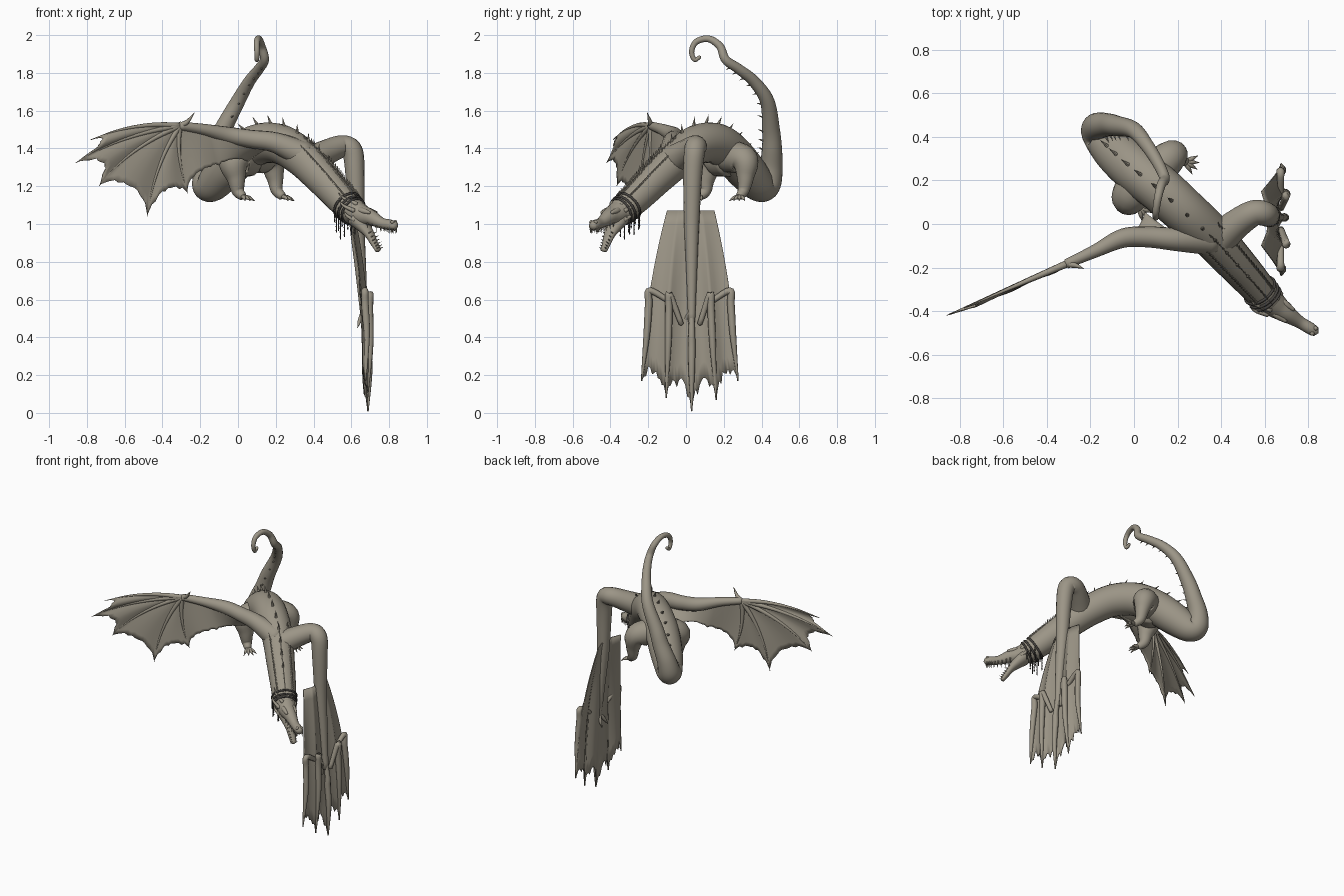
import bpy, bmesh, math, random
from mathutils import Vector as V, Matrix

if "Cube" in bpy.data.objects:
    bpy.data.objects.remove(bpy.data.objects["Cube"])

random.seed(4)


def material(name, rgb):
    m = bpy.data.materials.new(name)
    m.diffuse_color = (*rgb, 1)
    m.use_nodes = True
    m.node_tree.nodes["Principled BSDF"].inputs["Base Color"].default_value = m.diffuse_color
    return m


HIDE = material("stone grey hide", (0.33, 0.30, 0.24))
IRON = material("dark iron", (0.06, 0.055, 0.05))


def finish(name, bm, mat=HIDE, smooth=True):
    bmesh.ops.recalc_face_normals(bm, faces=bm.faces)
    me = bpy.data.meshes.new(name)
    for f in bm.faces:
        f.smooth = smooth
    bm.to_mesh(me)
    bm.free()
    me.materials.append(mat)
    ob = bpy.data.objects.new(name, me)
    bpy.context.collection.objects.link(ob)
    return ob


def path(pts, n=6):
    """Smooth curve through (x, y, z, radius) points, with carried frames."""
    P = [V(p) for p in pts]
    P = [2 * P[0] - P[1]] + P + [2 * P[-1] - P[-2]]
    out = []
    for i in range(1, len(P) - 2):
        a, b, c, d = P[i - 1:i + 3]
        for k in range(n):
            t = k / n
            out.append(0.5 * (2 * b + (c - a) * t + (2 * a - 5 * b + 4 * c - d) * t * t
                              + (3 * b - a - 3 * c + d) * t ** 3))
    out.append(P[-2])
    res, up = [], V((0.01, 0.02, 1))
    for i, p in enumerate(out):
        tan = (out[min(i + 1, len(out) - 1)] - out[max(i - 1, 0)]).xyz.normalized()
        up = up - tan * up.dot(tan)
        if up.length < 0.05:
            up = tan.orthogonal()
        up.normalize()
        res.append((p.xyz, max(p.w, 0.001), tan, up.copy()))
    return res


def tube(bm, pts, sides=14, n=6, wide=1.0):
    fr = path(pts, n)
    rings = []
    for p, r, tan, up in fr:
        side = tan.cross(up)
        rings.append([bm.verts.new(p + up * (r * math.cos(a)) + side * (r * wide * math.sin(a)))
                      for a in (2 * math.pi * k / sides for k in range(sides))])
    for A, B in zip(rings, rings[1:]):
        for k in range(sides):
            j = (k + 1) % sides
            bm.faces.new((A[k], A[j], B[j], B[k]))
    # rounded ends
    for ring, (p, r, tan, up), s in ((rings[0], fr[0], -1), (rings[-1], fr[-1], 1)):
        tip = bm.verts.new(p + tan * (s * r * 0.6))
        for k in range(sides):
            bm.faces.new((ring[k], ring[(k + 1) % sides], tip))
    return fr


def spike(bm, p, d, length, r, sides=6):
    d = V(d).normalized()
    rot = d.to_track_quat('Z', 'Y').to_matrix().to_4x4()
    bmesh.ops.create_cone(bm, cap_ends=True, segments=sides, radius1=r, radius2=0, depth=length,
                          matrix=Matrix.Translation(V(p) + d * (length / 2)) @ rot)


def rib_point(rib, t):
    """Curve that passes through the rib's start, middle and end."""
    a, m, b = (V(q) for q in rib)
    return a * (1 - t) * (1 - 2 * t) + m * 4 * t * (1 - t) + b * t * (2 * t - 1)


def membrane(name, ribs, scallop, sag, nu=12, nv=12):
    bm = bmesh.new()
    sag = V(sag)
    for A, B in zip(ribs, ribs[1:]):
        g = []
        for i in range(nu + 1):
            u = i / nu
            s = math.sin(math.pi * u)
            end = 1 - scallop * max(s, 0) ** 0.6
            if 0 < i < nu:
                end += random.uniform(-0.025, 0.025)
            g.append([bm.verts.new(rib_point(A, v * end).lerp(rib_point(B, v * end), u) + sag * s * v)
                      for v in (j / nv for j in range(nv + 1))])
        for i in range(nu):
            for j in range(nv):
                bm.faces.new((g[i][j], g[i + 1][j], g[i + 1][j + 1], g[i][j + 1]))
    bmesh.ops.remove_doubles(bm, verts=bm.verts, dist=0.0005)
    ob = finish(name, bm)
    mod = ob.modifiers.new("thickness", 'SOLIDIFY')
    mod.thickness, mod.offset = 0.006, 0


# Neck, body and tail in one sweep
bm = bmesh.new()
spine = tube(bm, [
    (.62, -.355, 1.06, .068), (.59, -.32, 1.085, .075), (.53, -.25, 1.15, .083), (.44, -.15, 1.25, .092),
    (.34, -.04, 1.35, .10), (.23, .06, 1.42, .105), (.12, .16, 1.425, .108), (.02, .24, 1.37, .11),
    (-.07, .32, 1.28, .105), (-.14, .39, 1.205, .088), (-.17, .43, 1.215, .074), (-.16, .45, 1.30, .062),
    (-.12, .455, 1.40, .053), (-.08, .45, 1.50, .047), (0, .43, 1.65, .038), (.06, .36, 1.755, .031),
    (.11, .28, 1.82, .027), (.14, .21, 1.87, .024), (.125, .18, 1.94, .021), (.11, .12, 1.98, .018),
    (.10, .055, 1.965, .016), (.10, .03, 1.915, .014), (.10, .045, 1.87, .012), (.10, .075, 1.885, .009)],
    sides=24, n=8)
finish("body_and_tail", bm)

# Back spines, with extra rows on the neck
bm = bmesh.new()
for i, (p, r, tan, up) in enumerate(spine):
    side = tan.cross(up)
    if 16 < i < 136 and i % 4 == 0:
        spike(bm, p + up * r * 0.93, up + tan * 0.5, 0.012 + r * 0.42, 0.003 + r * 0.07)
    if 8 < i < 34:
        for a in (-0.65, 0, 0.65):
            d = up * math.cos(a) + side * math.sin(a)
            spike(bm, p + d * r * 0.95, d * 0.6 + tan, 0.04, 0.006)
finish("back_spines", bm, smooth=False)

# Head and open jaws
side = V((0.55, 0.83, 0)).normalized()
fwd = V((0.8, -0.55, -0.2)).normalized()
bm = bmesh.new()
upper = tube(bm, [(.58, -.315, 1.085, .075), (.65, -.375, 1.05, .058), (.70, -.41, 1.035, .043),
                  (.76, -.45, 1.005, .029), (.81, -.48, .995, .028), (.835, -.495, .988, .022)], wide=1.0)
lower = tube(bm, [(.63, -.36, 1.03, .048), (.69, -.40, .955, .026), (.72, -.42, .90, .018),
                  (.742, -.435, .86, .014)], wide=1.4)
for s in (-1, 1):  # brow ridges and nostrils
    b = V((.675, -.393, 1.07)) + side * s * .032
    tube(bm, [(*(b - fwd * .04), .012), (*b, .017), (*(b + fwd * .05), .008)], 8)
    bmesh.ops.create_icosphere(bm, subdivisions=2, radius=.011,
                               matrix=Matrix.Translation(V((.825, -.49, 1.01)) + side * s * .014))
finish("head", bm)

bm = bmesh.new()
for s in (-1, 1):
    for p, r, tan, up in upper[13::2]:
        spike(bm, p + side * s * r * .8 - up * r * .6, (0, 0, -1), .03, .005)
    for p, r, tan, up in lower[7::2]:
        spike(bm, p + side * s * r * 1.1 + up * r * .5, (.8, -.5, .4), .025, .004)
finish("teeth", bm, smooth=False)

# Horns swept back from the skull and cheeks
bm = bmesh.new()
for s in (-1, 1):
    for h, k, ln in ((.055, .03, .11), (.02, .055, .09), (-.03, .05, .06)):
        a = V((.645, -.37, 1.05 + h)) + side * s * k
        b = a - fwd * ln * .6 + side * s * .018 + V((0, 0, .015))
        c = a - fwd * ln + side * s * .02 + V((0, 0, .04))
        tube(bm, [(*a, .012), (*b, .008), (*c, .001)], 8)
finish("horns", bm)

# Collar of three bands with hanging chains
bm = bmesh.new()
for i in (3, 7, 10):
    p, r, tan, up = spine[i]
    sd = tan.cross(up)
    ring = [p + (up * math.cos(a) + sd * math.sin(a)) * (r + .003)
            for a in (2 * math.pi * k / 24 for k in range(25))]
    tube(bm, [(*q, .007) for q in ring], 6, 1)
    for k in (7, 10, 14, 17):
        q = ring[k]
        ln = random.uniform(.06, .11)
        tube(bm, [(q.x, q.y, q.z - ln * t / 8, .0045 if t % 2 else .002) for t in range(9)], 5, 1)
finish("collar", bm, IRON)

# Hind legs with clawed feet
for name, pts, toe in (
        ("right_hind_leg", [(.08, .23, 1.36, .09), (.17, .31, 1.335, .075), (.195, .315, 1.25, .047),
                            (.205, .305, 1.18, .032), (.235, .285, 1.145, .022)], (.8, -.25)),
        ("left_hind_leg", [(.05, .22, 1.35, .10), (-.02, .125, 1.33, .085), (-.01, .105, 1.24, .05),
                           (0, .10, 1.175, .034), (.025, .075, 1.145, .022)], (.7, -.5))):
    bm = bmesh.new()
    tube(bm, pts, 16)
    foot = V(pts[-1][:3])
    base = math.atan2(toe[1], toe[0])
    for a in (-.75, -.25, .25, .75):
        d = V((math.cos(base + a), math.sin(base + a), -.15))
        q = foot + d * .03
        tube(bm, [(*foot, .013), (*q, .011), (*(q + d * .018 - V((0, 0, .005))), .006),
                  (*(q + d * .035 - V((0, 0, .014))), .001)], 8, 3)
    finish(name, bm)


# Spread left wing: nearly flat upright plane
def w(x, z, dy=0):
    return (x, -.05 + .43 * x + dy, z)


wrist = w(-.31, 1.52)
left = [(wrist, w(-.54, 1.515), w(-.77, 1.45)), (wrist, w(-.60, 1.45), w(-.85, 1.33)),
        (wrist, w(-.55, 1.385), w(-.73, 1.21)), (wrist, w(-.42, 1.30), w(-.48, 1.05)),
        (wrist, w(-.31, 1.35), w(-.27, 1.17)), (w(-.14, 1.49), w(-.12, 1.40), w(-.10, 1.31)),
        ((.2, -.06, 1.43), (.12, .0, 1.38), (.05, .055, 1.33))]
membrane("left_wing_membrane", left, .17, (.006, -.014, 0))
bm = bmesh.new()
tube(bm, [(.36, -.07, 1.36, .075), (.2, -.07, 1.43, .055), (.07, -.06, 1.45, .048), (-.05, -.065, 1.47, .044),
          (-.18, -.125, 1.50, .030), (*wrist, .022)], 16)
for rib in left[:5]:
    tube(bm, [(*rib_point(rib, t), .015 * (1 - t) + .002) for t in (0, .25, .5, .75, 1.02)], 8, 4)
tube(bm, [(*wrist, .016), (-.27, -.19, 1.54, .012), (-.23, -.205, 1.59, .001)], 8)
finish("left_wing_arm", bm)

# Folded right wing hanging down
right = [((.585, -.10, 1.07), (.655, -.195, .62), (.675, -.235, .17)),
         ((.61, -.04, 1.07), (.68, -.09, .60), (.685, -.105, .08)),
         ((.62, .03, 1.07), (.65, .03, .60), (.688, .03, .01)),
         ((.605, .085, 1.07), (.68, .13, .60), (.685, .16, .07)),
         ((.585, .15, 1.07), (.655, .235, .62), (.675, .275, .17))]
membrane("right_wing_membrane", right, .10, (-.022, 0, 0))
bm = bmesh.new()
tube(bm, [(.38, -.08, 1.33, .08), (.47, .0, 1.38, .068), (.55, .05, 1.41, .06), (.605, .045, 1.385, .056),
          (.62, .035, 1.25, .050), (.63, .03, 1.0, .040), (.65, .03, .75, .029), (.67, .03, .48, .018)], 16)
for i, rib in enumerate(right):
    end = V(rib[2])
    knuckle = rib_point(rib, .47) + V((.02, 0, 0))
    if i == 2:
        start = V((.67, .03, .52))
        knuckle = V((.685, .03, .42))
    else:
        start = V((.675, knuckle.y * .45 + .015, .47 if i in (1, 3) else .58))
    mid = knuckle.lerp(end, .5) + V((.008, (knuckle.y - .03) * -.02, 0))
    low = knuckle.lerp(end, .15)
    tube(bm, [(*start, .014), (*knuckle, .018), (*low, .020), (*mid, .017), (*end, .004)], 10)
for dy in (-.025, .02):  # thumb claws
    tube(bm, [(.665, .03, .54, .013), (.645, .02 + dy, .49, .011), (.632, .01 + dy * 1.5, .45, .001)], 8)
finish("right_wing_arm", bm)
